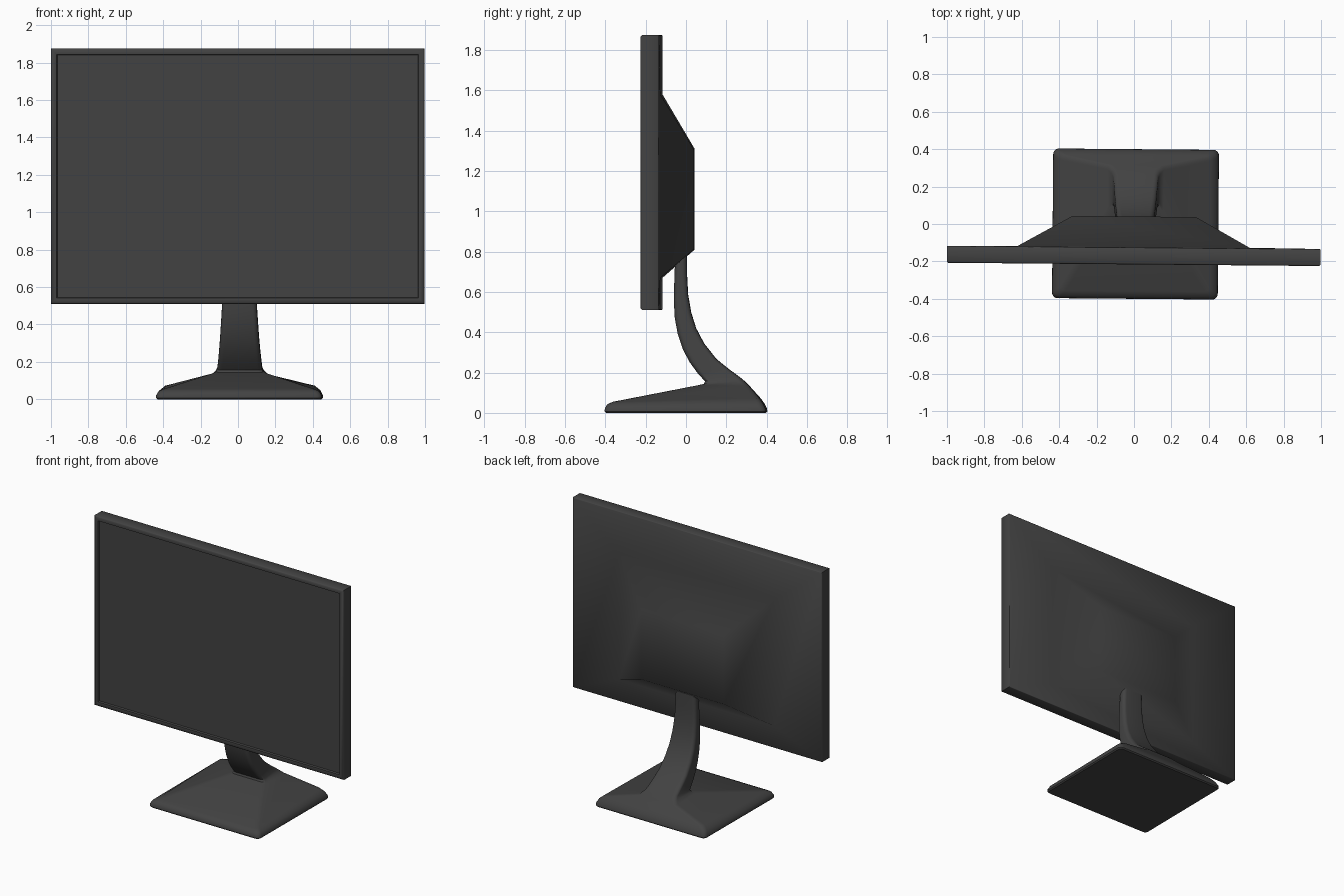
import bpy, bmesh, math
from mathutils import Matrix

YAW = Matrix.Rotation(math.radians(-0.5), 4, 'Z')   # whole model is turned very slightly
dark = bpy.data.materials.new("dark_plastic")
dark.diffuse_color = (0.055, 0.055, 0.055, 1)


def finish(name, bm, angle):
    bmesh.ops.recalc_face_normals(bm, faces=bm.faces)
    bm.transform(YAW)
    mesh = bpy.data.meshes.new(name)
    bm.to_mesh(mesh)
    bm.free()
    ob = bpy.data.objects.new(name, mesh)
    mesh.materials.append(dark)
    bpy.context.collection.objects.link(ob)
    bpy.ops.object.select_all(action='DESELECT')
    ob.select_set(True)
    bpy.context.view_layer.objects.active = ob
    bpy.ops.object.shade_smooth_by_angle(angle=math.radians(angle))
    return ob


def rect_loop(bm, hx, z0, z1, y):
    return [bm.verts.new((x, y, z)) for x, z in ((-hx, z0), (hx, z0), (hx, z1), (-hx, z1))]


def rounded_loop(bm, hx, front, back, r, seg=5):
    """Rounded rectangle lying on the slanted line from front (y, z) to back (y, z)."""
    (y0, z0), (y1, z1) = front, back
    hy = math.hypot(y1 - y0, z1 - z0) / 2
    verts = []
    for k, (sx, sy) in enumerate(((1, 1), (-1, 1), (-1, -1), (1, -1))):
        for i in range(seg + 1):
            a = math.pi / 2 * (k + i / seg)
            x = sx * (hx - r) + r * math.cos(a)
            t = (sy * (hy - r) + r * math.sin(a)) / (2 * hy) + 0.5
            verts.append(bm.verts.new((x + 0.008, y0 + (y1 - y0) * t, z0 + (z1 - z0) * t)))
    return verts


def loft(bm, loops):
    for a, b in zip(loops, loops[1:]):
        n = len(a)
        for i in range(n):
            bm.faces.new((a[i], a[(i + 1) % n], b[(i + 1) % n], b[i]))
    bm.faces.new(loops[0])
    bm.faces.new(loops[-1])


# Display housing: recessed screen, bezel, panel edge, tapered rear bulge
bm = bmesh.new()
rings = [  # half width, bottom z, top z, y
    (0.964, 0.545, 1.840, -0.203),
    (0.968, 0.541, 1.844, -0.215),
    (0.975, 0.534, 1.851, -0.216),
    (0.992, 0.517, 1.868, -0.216),
    (0.999, 0.510, 1.875, -0.209),
    (0.999, 0.510, 1.875, -0.129),
    (0.995, 0.514, 1.871, -0.125),
    (0.620, 0.670, 1.580, -0.122),
    (0.330, 0.810, 1.310, 0.040),
]
loft(bm, [rect_loop(bm, *r) for r in rings])
finish("display_housing", bm, 55)

# Stand: pyramid foot flowing into the curved neck
bm = bmesh.new()
rings = [  # half width, front (y, z), back (y, z), corner radius
    (0.435, (-0.392, 0.000), (0.392, 0.000), 0.025),
    (0.443, (-0.400, 0.008), (0.400, 0.008), 0.030),
    (0.442, (-0.399, 0.022), (0.398, 0.022), 0.030),
    (0.430, (-0.388, 0.042), (0.385, 0.048), 0.030),
    (0.400, (-0.360, 0.055), (0.367, 0.073), 0.030),
    (0.150, (0.060, 0.137), (0.315, 0.133), 0.025),
    (0.128, (0.090, 0.144), (0.290, 0.158), 0.025),
    (0.120, (0.095, 0.157), (0.270, 0.175), 0.025),
    (0.115, (0.060, 0.195), (0.210, 0.219), 0.025),
    (0.110, (0.020, 0.250), (0.150, 0.268), 0.025),
    (0.104, (-0.015, 0.315), (0.090, 0.344), 0.025),
    (0.099, (-0.040, 0.390), (0.050, 0.420), 0.025),
    (0.094, (-0.055, 0.470), (0.025, 0.500), 0.025),
    (0.089, (-0.060, 0.560), (0.010, 0.590), 0.025),
    (0.085, (-0.057, 0.670), (0.005, 0.690), 0.025),
    (0.082, (-0.052, 0.800), (0.004, 0.800), 0.025),
]
loft(bm, [rounded_loop(bm, *r) for r in rings])
finish("stand", bm, 40)
